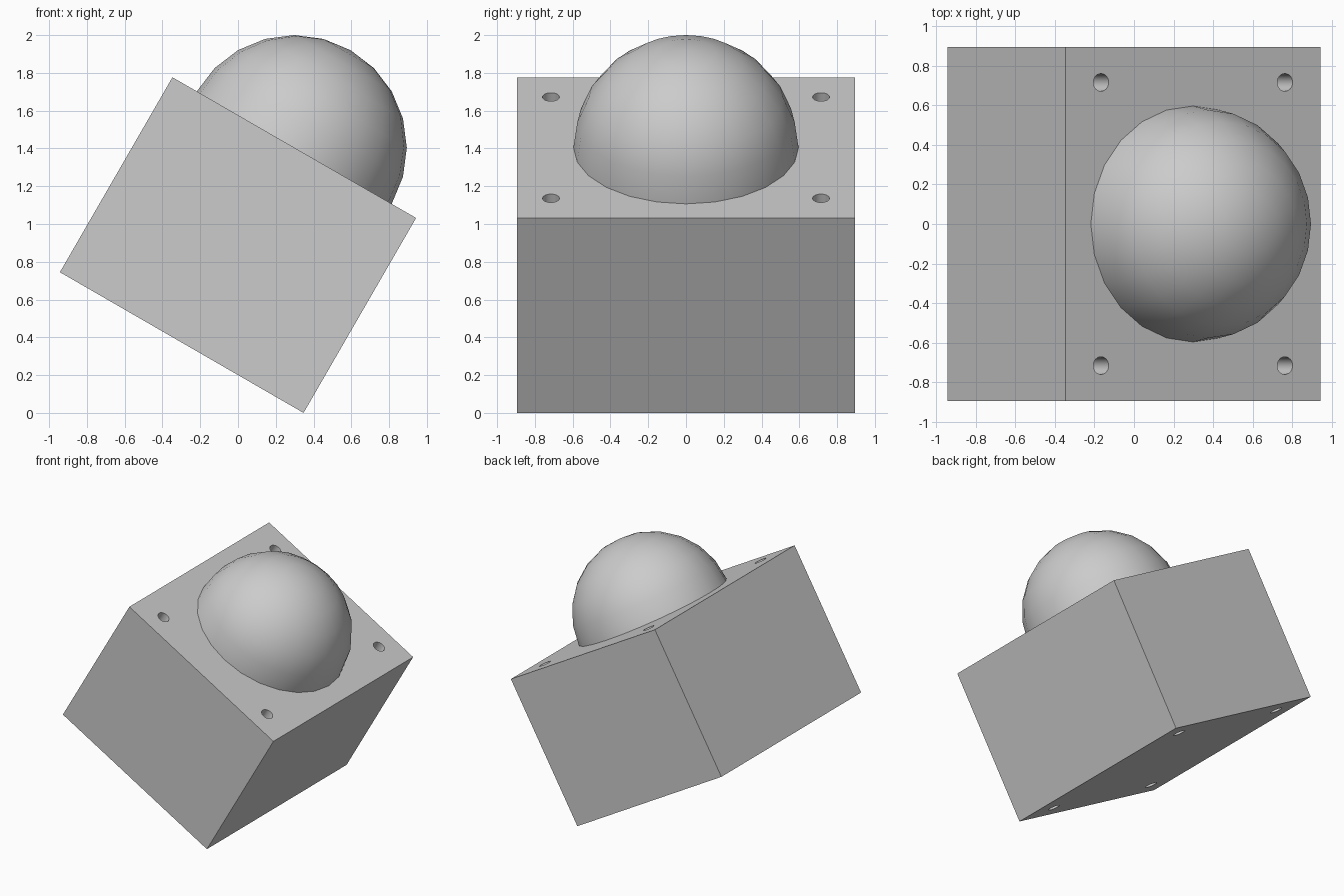
import bpy
import bmesh
from math import radians, sin, cos
from mathutils import Matrix

default = bpy.data.objects.get("Cube")
if default:
    bpy.data.objects.remove(default, do_unlink=True)

U = 0.2979                      # base module
LENGTH, DEPTH, HEIGHT = 5 * U, 6 * U, 4 * U
DOME_RADIUS = 2 * U
HOLE_RADIUS = 0.15 * U
TILT = radians(30)
SIDES = 24

grey = bpy.data.materials.new("plain grey")
grey.use_nodes = True
colour = (0.6, 0.6, 0.6, 1)
grey.diffuse_color = colour
grey.node_tree.nodes["Principled BSDF"].inputs["Base Color"].default_value = colour


def make_object(name, bm):
    mesh = bpy.data.meshes.new(name)
    bmesh.ops.recalc_face_normals(bm, faces=bm.faces)
    bm.to_mesh(mesh)
    bm.free()
    mesh.materials.append(grey)
    obj = bpy.data.objects.new(name, mesh)
    bpy.context.collection.objects.link(obj)
    return obj


def combine(target, tool, operation):
    tool.hide_render = True
    mod = target.modifiers.new(operation.lower(), "BOOLEAN")
    mod.operation, mod.object, mod.solver = operation, tool, "EXACT"
    bpy.context.view_layer.objects.active = target
    bpy.ops.object.modifier_apply(modifier=mod.name)
    bpy.data.objects.remove(tool, do_unlink=True)


# Block, centred on its own middle
bm = bmesh.new()
bmesh.ops.create_cube(bm, size=1)
bmesh.ops.scale(bm, vec=(LENGTH, DEPTH, HEIGHT), verts=bm.verts)
block = make_object("tilted_block_with_dome", bm)

# Dome: upper half of a sphere with a short plug sunk into the block
bm = bmesh.new()
bmesh.ops.create_uvsphere(bm, u_segments=SIDES, v_segments=SIDES // 2, radius=DOME_RADIUS)
bmesh.ops.delete(bm, geom=[v for v in bm.verts if v.co.z < -0.001], context="VERTS")
rim = [e for e in bm.edges if e.is_boundary]
plug = bmesh.ops.extrude_edge_only(bm, edges=rim)["geom"]
bmesh.ops.translate(bm, vec=(0, 0, -U), verts=[g for g in plug if isinstance(g, bmesh.types.BMVert)])
bmesh.ops.holes_fill(bm, edges=[e for e in bm.edges if e.is_boundary])
bmesh.ops.translate(bm, vec=(0, 0, HEIGHT / 2), verts=bm.verts)
combine(block, make_object("dome", bm), "UNION")

# Four bolt holes right through the block
bm = bmesh.new()
for sx in (-1, 1):
    for sy in (-1, 1):
        bmesh.ops.create_cone(bm, cap_ends=True, segments=SIDES, radius1=HOLE_RADIUS,
                              radius2=HOLE_RADIUS, depth=HEIGHT + U,
                              matrix=Matrix.Translation((sx * 1.8 * U, sy * 2.4 * U, 0)))
combine(block, make_object("hole_cutters", bm), "DIFFERENCE")

# Tilt the body so it rests on its lower right edge
middle = (LENGTH * sin(TILT) + HEIGHT * cos(TILT)) / 2
block.data.transform(Matrix.Translation((0, 0, middle)) @ Matrix.Rotation(TILT, 4, "Y"))

bpy.ops.object.select_all(action="DESELECT")
block.select_set(True)
bpy.context.view_layer.objects.active = block
bpy.ops.object.shade_smooth_by_angle(angle=radians(30))
